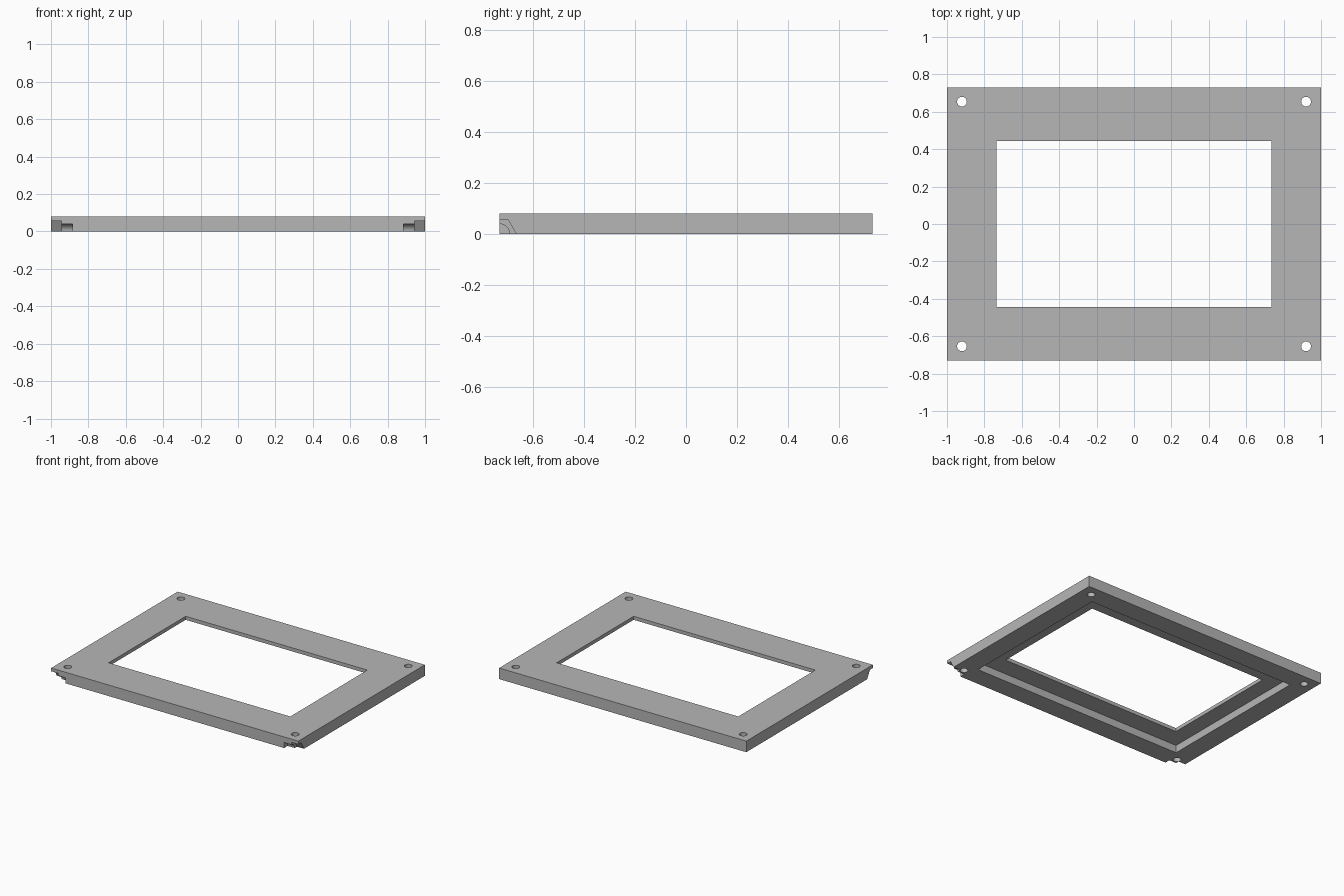
import bpy
import math

if "Cube" in bpy.data.objects:
    bpy.data.objects.remove(bpy.data.objects["Cube"], do_unlink=True)

# Main dimensions
HALF_X, HALF_Y, HEIGHT = 1.0, 0.731, 0.081
LEDGE_Z = 0.055          # underside of the thin inner lip
OVER = 0.05              # how far cutters overshoot the surface

grey = bpy.data.materials.new("plain grey")
grey.use_nodes = True
colour = (0.47, 0.47, 0.47, 1)
grey.diffuse_color = colour
grey.node_tree.nodes["Principled BSDF"].inputs["Base Color"].default_value = colour


def box(name, half_x, half_y, z0, z1):
    bpy.ops.mesh.primitive_cube_add(size=1, location=(0, 0, (z0 + z1) / 2))
    ob = bpy.context.object
    ob.name = name
    ob.scale = (2 * half_x, 2 * half_y, z1 - z0)
    bpy.ops.object.transform_apply(location=True, rotation=True, scale=True)
    ob.data.materials.append(grey)
    return ob


def prism(name, sides, radius, depth, location, rotation=(0, 0, 0)):
    bpy.ops.mesh.primitive_cylinder_add(vertices=sides, radius=radius, depth=depth,
                                        location=location, rotation=rotation)
    ob = bpy.context.object
    ob.name = name
    bpy.ops.object.transform_apply(location=True, rotation=True, scale=True)
    ob.data.materials.append(grey)
    return ob


def cut(target, cutter):
    cutter.hide_render = True
    mod = target.modifiers.new("cut", "BOOLEAN")
    mod.operation = "DIFFERENCE"
    mod.solver = "EXACT"
    mod.object = cutter
    bpy.ops.object.select_all(action="DESELECT")
    bpy.context.view_layer.objects.active = target
    target.select_set(True)
    bpy.ops.object.modifier_apply(modifier=mod.name)
    bpy.data.objects.remove(cutter, do_unlink=True)


frame = box("bezel_frame", HALF_X, HALF_Y, 0, HEIGHT)

# Window opening and the wider recess underneath it
cut(frame, box("window_cutter", 0.735, 0.445, -OVER, HEIGHT + OVER))
cut(frame, box("recess_cutter", 0.855, 0.586, -OVER, LEDGE_Z))

# Screw holes in the four corners
for sx in (-1, 1):
    for sy in (-1, 1):
        cut(frame, prism("screw_hole_cutter", 32, 0.026, 0.4,
                         (sx * 0.92, sy * 0.654, HEIGHT / 2)))

# Sideways bolt seats along the lower front edge: round shank, hexagonal head
for side in (-1, 1):
    cut(frame, prism("shank_cutter", 32, 0.04, 0.12,
                     (side * 0.945, -HALF_Y, 0), (0, math.pi / 2, 0)))
    hex_head = prism("head_cutter", 6, 0.066, 0.12, (0, 0, 0),
                     (0, 0, math.pi / 6))
    # Turn the hexagon so that a flat faces up and its corners lie front to back
    hex_head.rotation_euler = (0, math.pi / 2, 0)
    hex_head.location = (side * 1.003, -HALF_Y, 0)
    bpy.context.view_layer.update()
    corner_z = max((hex_head.matrix_world @ v.co).z for v in hex_head.data.vertices)
    if corner_z > 0.062:
        hex_head.rotation_euler = (math.pi / 6, math.pi / 2, 0)
        hex_head.rotation_mode = "XYZ"
        for v in hex_head.data.vertices:
            x, y = v.co.x, v.co.y
            c, s = math.cos(math.pi / 6), math.sin(math.pi / 6)
            v.co.x, v.co.y = x * c - y * s, x * s + y * c
        hex_head.rotation_euler = (0, math.pi / 2, 0)
    bpy.context.view_layer.update()
    cut(frame, hex_head)

# Smooth the round walls, keep all edges crisp
bpy.ops.object.select_all(action="DESELECT")
bpy.context.view_layer.objects.active = frame
frame.select_set(True)
bpy.ops.object.shade_smooth_by_angle(angle=math.radians(30))
